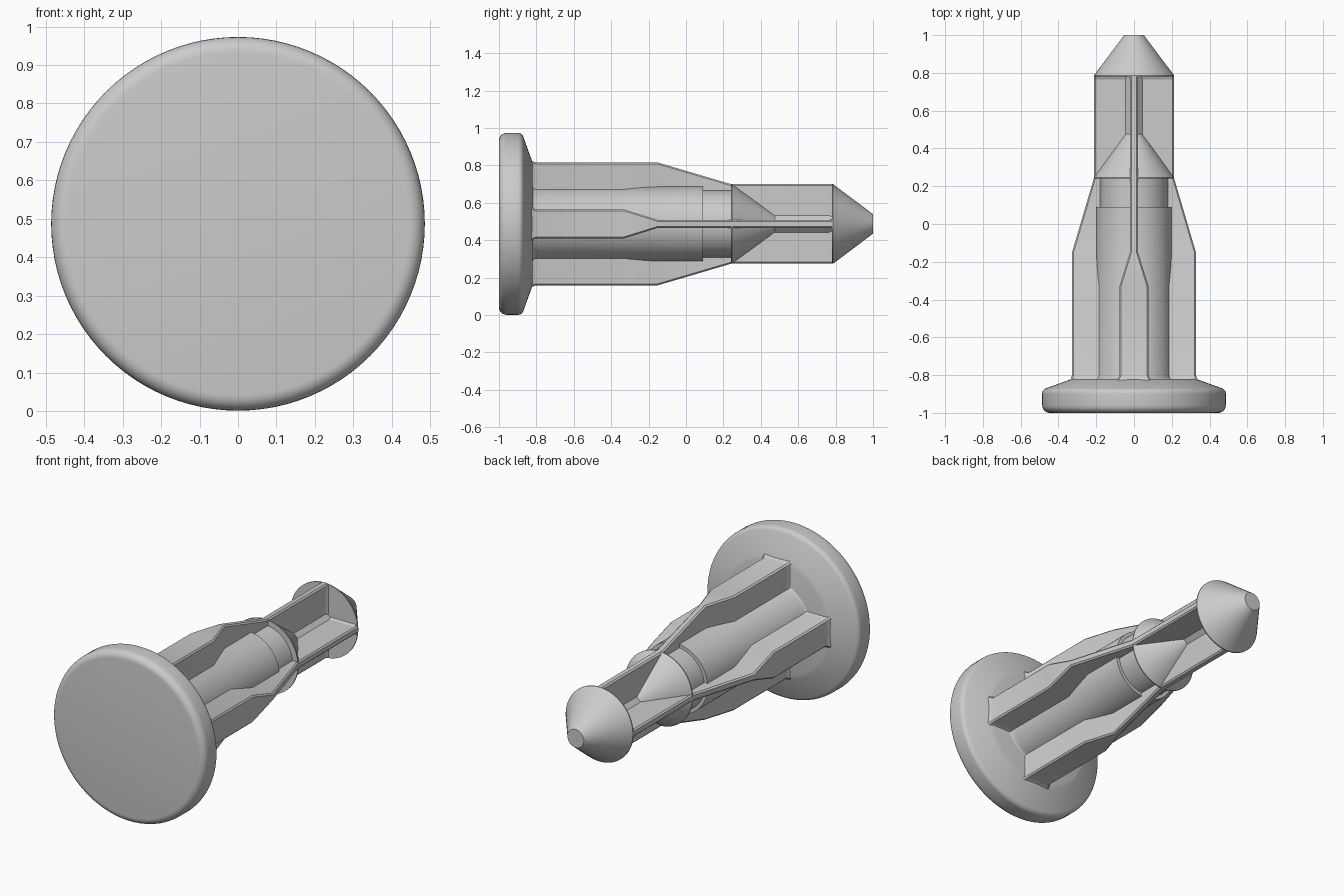
import bpy, bmesh, math
from mathutils import Matrix, Vector

cube = bpy.data.objects.get("Cube")
if cube:
    bpy.data.objects.remove(cube, do_unlink=True)

AXIS_Z = 0.487

grey = bpy.data.materials.new("light_grey_plastic")
grey.use_nodes = True
colour = (0.6, 0.6, 0.6, 1)
grey.diffuse_color = colour
grey.node_tree.nodes["Principled BSDF"].inputs["Base Color"].default_value = colour


def finish(name, bm):
    """Turn a bmesh into a smooth-by-angle object on the clip's axis."""
    bmesh.ops.recalc_face_normals(bm, faces=bm.faces[:])
    mesh = bpy.data.meshes.new(name)
    bm.to_mesh(mesh)
    bm.free()
    mesh.materials.append(grey)
    ob = bpy.data.objects.new(name, mesh)
    ob.location.z = AXIS_Z
    bpy.context.collection.objects.link(ob)
    bpy.ops.object.select_all(action='DESELECT')
    ob.select_set(True)
    bpy.context.view_layer.objects.active = ob
    bpy.ops.object.shade_smooth_by_angle(angle=math.radians(32))
    return ob


def lathe(name, profile, steps=96):
    """Revolve (radius, y) points about the y axis."""
    bm = bmesh.new()
    vs = [bm.verts.new((r, y, 0)) for r, y in profile]
    edges = [bm.edges.new(pair) for pair in zip(vs, vs[1:])]
    bmesh.ops.spin(bm, geom=vs + edges, cent=(0, 0, 0), axis=(0, 1, 0),
                   angle=math.tau, steps=steps)
    bmesh.ops.remove_doubles(bm, verts=bm.verts[:], dist=0.0001)
    return finish(name, bm)


def arc(r, y, radius, start, end, n=6):
    """Rounded profile corner centred on (r, y)."""
    angles = [math.radians(start + (end - start) * i / n) for i in range(n + 1)]
    return [(r + radius * math.cos(a), y + radius * math.sin(a)) for a in angles]


# Round head with soft rim and sloped back
lathe("head", [(0, -1)] + arc(0.446, -0.96, 0.04, -90, 0)
      + arc(0.456, -0.898, 0.03, 0, 68) + [(0.345, -0.826), (0.325, -0.82), (0, -0.82)])

# Central shaft with foot fillet and narrower neck
lathe("shaft", [(0, -0.83), (0.22, -0.825), (0.206, -0.815), (0.2, -0.80),
                (0.2, 0.09), (0.18, 0.09), (0.18, 0.25), (0, 0.25)])

# Cone behind the neck and pointed tip
lathe("inner_cone", [(0, 0.24), (0.212, 0.24), (0.212, 0.246), (0.03, 0.5), (0, 0.5)])
lathe("tip", [(0, 0.78), (0.213, 0.78), (0.213, 0.786), (0.052, 1.0), (0, 1.0)])


# Four radial fins: (y, outer radius, half thickness) along the length
stations = [(-0.835, 0.345, 0.097), (-0.82, 0.335, 0.085), (-0.80, 0.328, 0.077),
            (-0.33, 0.328, 0.077), (-0.15, 0.328, 0.021),
            (0.24, 0.213, 0.021), (0.785, 0.213, 0.021)]
for i, side in enumerate(("left", "top", "right", "bottom")):
    bm = bmesh.new()
    rings = []
    for y, r, h in stations:
        c = min(0.008, h * 0.4)
        section = [(0, -h), (r - c, -h), (r, c - h), (r, h - c), (r - c, h), (0, h)]
        rings.append([bm.verts.new((x, y, z)) for x, z in section])
    for a, b in zip(rings, rings[1:]):
        for k in range(len(a)):
            n = (k + 1) % len(a)
            bm.faces.new((a[k], a[n], b[n], b[k]))
    bm.faces.new(rings[0])
    bm.faces.new(rings[-1])
    bm.transform(Matrix.Rotation(-math.pi / 2 * i, 4, 'Y'))
    finish(side + "_fin", bm)

# Fillets in the inner corners of the slim cross, and where it meets the tip
lathe("cross_core", [(0, 0.3), (0.066, 0.3), (0.066, 0.781), (0, 0.781)], steps=4)
for i in range(4):
    bm = bmesh.new()
    bmesh.ops.create_cube(bm, size=1)
    bm.transform(Matrix.Rotation(math.pi / 2 * i, 4, 'Y')
                 @ Matrix.Translation((0.105, 0.775, 0))
                 @ Matrix.Diagonal((0.2, 0.02, 0.06, 1)))
    # Pinch the forward edge down to the fin thickness
    for v in bm.verts:
        if v.co.y < 0.775:
            turn = Matrix.Rotation(-math.pi / 2 * i, 4, 'Y')
            p = turn @ v.co
            p.z = math.copysign(0.021, p.z)
            v.co = turn.inverted() @ p
    finish("tip_fillet_%d" % (i + 1), bm)
